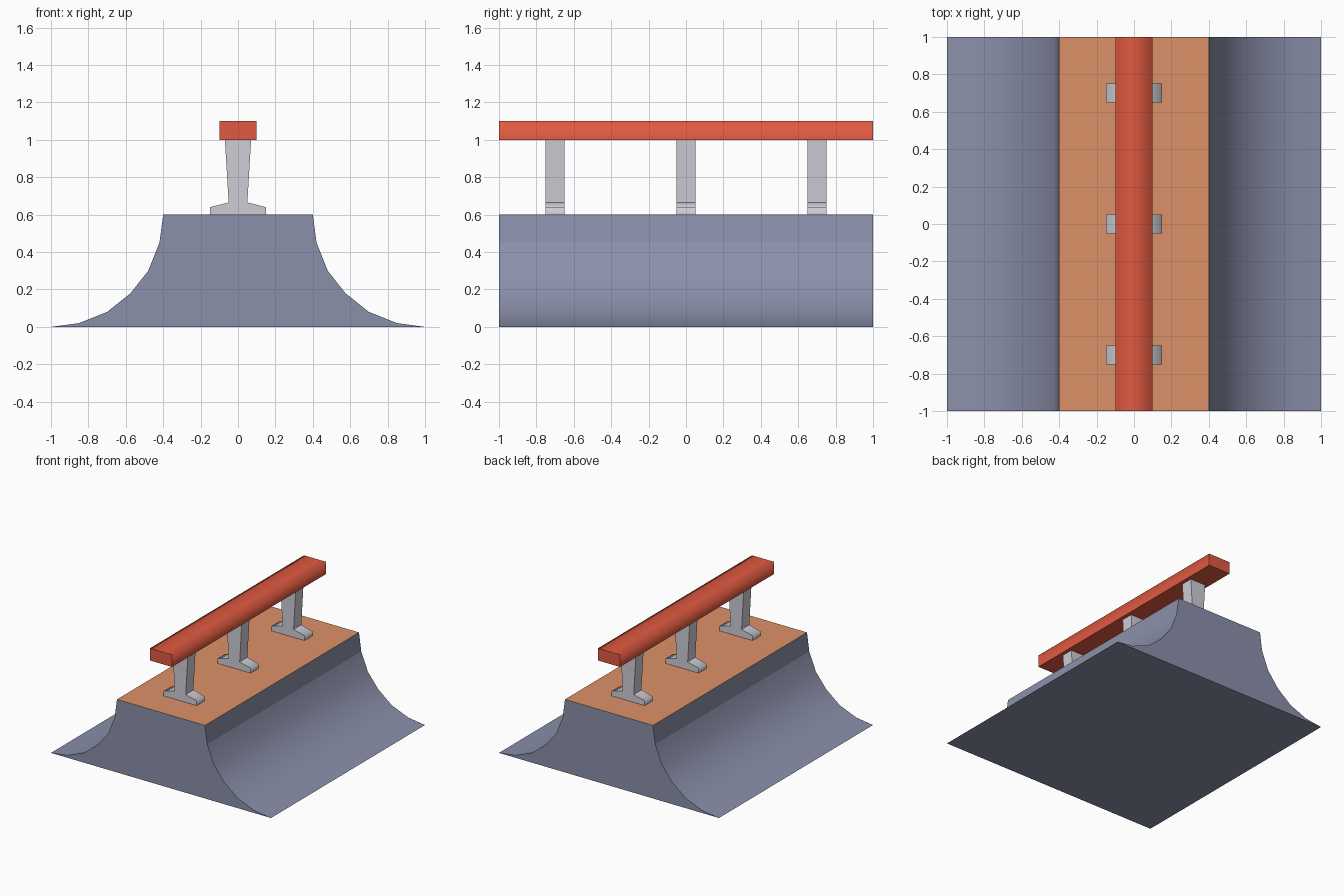
import bpy
import bmesh

if "Cube" in bpy.data.objects:
    bpy.data.objects.remove(bpy.data.objects["Cube"])


def material(name, rgb):
    m = bpy.data.materials.new(name)
    lin = [((c / 255 + 0.055) / 1.055) ** 2.4 for c in rgb]
    m.diffuse_color = (*lin, 1)
    m.use_nodes = True
    m.node_tree.nodes["Principled BSDF"].inputs["Base Color"].default_value = m.diffuse_color
    return m


slate = material("slate concrete", (139, 144, 170))
wood = material("orange wood", (220, 145, 103))
steel = material("pale steel", (206, 205, 214))
red = material("red paint", (224, 90, 65))


def extrude_profile(name, half, y, depth, mats, sharp_z=(), top_mat=0):
    """Mirror a half profile (x, z), listed bottom to top, and extrude it along y."""
    pts = half + [(-x, z) for x, z in reversed(half)]
    top = max(z for _, z in pts)
    low = min(z for _, z in pts)
    bm = bmesh.new()
    front = [bm.verts.new((x, y - depth / 2, z)) for x, z in pts]
    back = [bm.verts.new((x, y + depth / 2, z)) for x, z in pts]
    bm.faces.new(front)
    bm.faces.new(back)
    n = len(pts)
    for i in range(n):
        j = (i + 1) % n
        f = bm.faces.new((front[i], front[j], back[j], back[i]))
        f.smooth = True
        zs = [v.co.z for v in f.verts]
        if min(zs) > top - 1e-5:
            f.material_index = top_mat
    bmesh.ops.recalc_face_normals(bm, faces=bm.faces)
    # Lengthwise creases at the chosen heights, and all end outlines
    for e in bm.edges:
        a, b = e.verts
        lengthwise = abs(a.co.y - b.co.y) > 1e-5
        crease = any(abs(a.co.z - z) < 1e-4 for z in (low, *sharp_z))
        e.smooth = lengthwise and not crease
    me = bpy.data.meshes.new(name)
    bm.to_mesh(me)
    bm.free()
    for m in mats:
        me.materials.append(m)
    ob = bpy.data.objects.new(name, me)
    bpy.context.collection.objects.link(ob)
    return ob


# Double-sided curved ramp with a wooden deck on its top face
ramp = [(1.0, 0.0), (0.85, 0.02), (0.70, 0.08), (0.575, 0.18),
        (0.48, 0.30), (0.42, 0.45), (0.40, 0.60)]
extrude_profile("ramp", ramp, 0, 2, [slate, wood], (0.45, 0.60), top_mat=1)

# Three flared posts with wide feet
post = [(0.15, 0.60), (0.15, 0.64), (0.05, 0.665), (0.07, 1.0)]
for label, y in (("front", -0.7), ("middle", 0), ("back", 0.7)):
    extrude_profile(label + "_post", post, y, 0.1, [steel], (0.665, 1.0))

# Grind rail, softly shaded over its top edges
extrude_profile("rail", [(0.1, 1.0), (0.1, 1.1)], 0, 2, [red])
